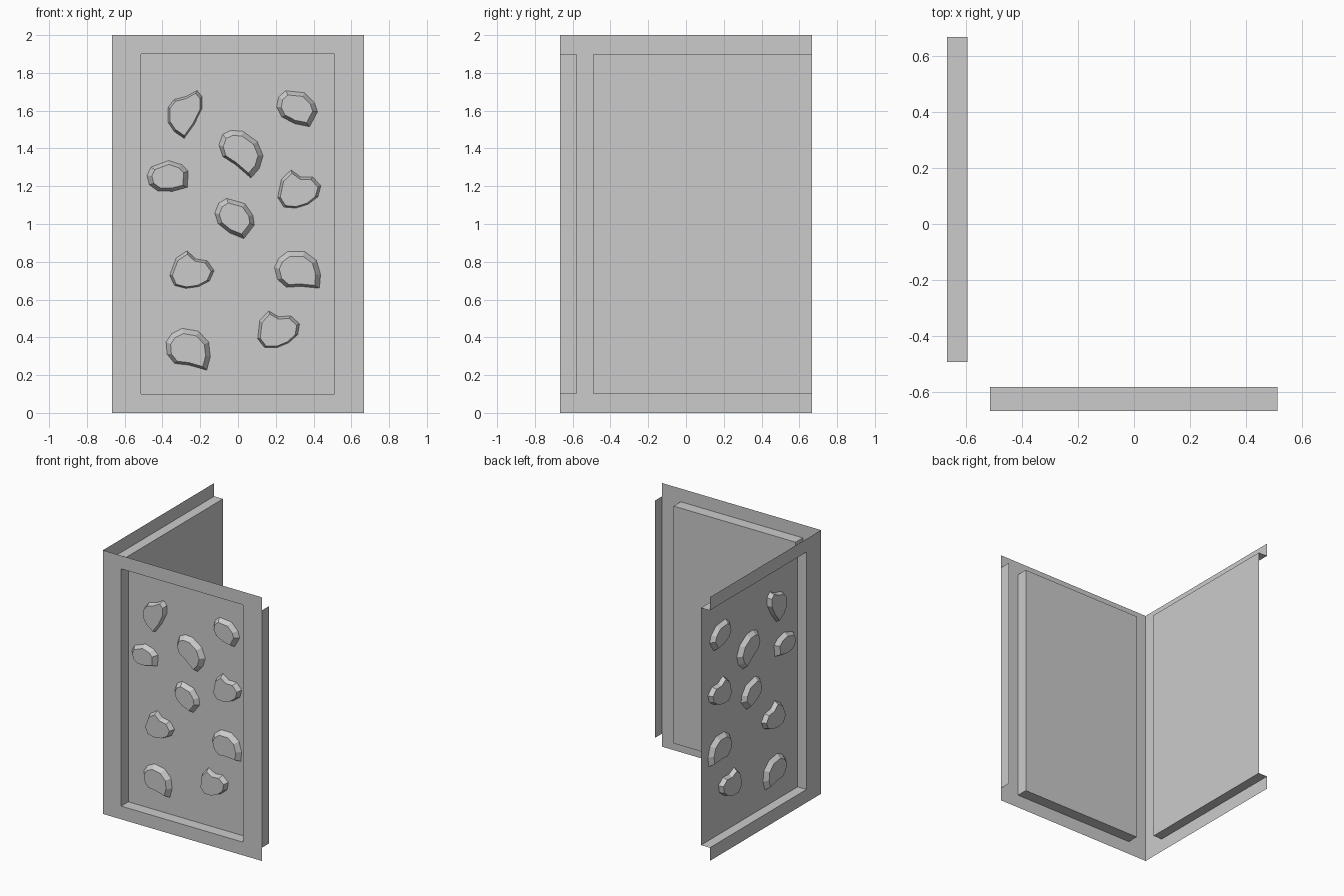
import bpy, math

if "Cube" in bpy.data.objects:
    bpy.data.objects.remove(bpy.data.objects["Cube"])

H = 0.667            # half width of each wall
Z = (0.0, 0.1, 1.9, 2.0)
F_U0, F_U1, F_D = -0.513, 0.511, 0.086    # front recess span and depth
L_U0, L_U1, L_D = -0.491, 0.667, 0.074    # left recess span and depth


# wall-local (along, up, depth) -> world; the left wall is mirrored over the corner
def on_front(u, v, d):
    return (u, -H + d, v)


def on_left(u, v, d):
    return (-H + d, u, v)


def front_stone(u, v, d):
    return on_front(u, v, F_D * (1 - d))


def left_stone(u, v, d):
    s = (L_U1 - L_U0) / (F_U1 - F_U0)
    return on_left(L_U0 + (u - F_U0) * s, v, L_D * (1 - d))


def make(name, verts, faces, place, flip):
    mesh = bpy.data.meshes.new(name)
    mesh.from_pydata([place(*p) for p in verts], [],
                     [f[::-1] if flip else f for f in faces])
    mesh.update()
    ob = bpy.data.objects.new(name, mesh)
    bpy.context.collection.objects.link(ob)
    return ob


def ring_faces(n):
    return [(i, (i + 1) % n, n + (i + 1) % n, n + i) for i in range(n)]


# Front wall: sheet frame, four recess sides, recessed panel, end return strip
def rect(u0, u1, v0, v1, d):
    return [(u0, v0, d), (u1, v0, d), (u1, v1, d), (u0, v1, d)]


verts = (rect(-H, H, Z[0], Z[3], 0) + rect(F_U0, F_U1, Z[1], Z[2], 0)
         + rect(F_U0, F_U1, Z[1], Z[2], F_D))
faces = ring_faces(4) + [tuple(i + 4 for i in f) for f in ring_faces(4)]
faces.append((8, 9, 10, 11))
make("front_wall", verts, faces, on_front, False)
make("front_wall_end_strip",
     [(H, Z[1], 0), (H, Z[1], F_D), (H, Z[2], F_D), (H, Z[2], 0)],
     [(0, 1, 2, 3)], on_front, False)

# Left wall: same idea, but the recess runs out through the far end
outer = [(H, Z[0], 0), (-H, Z[0], 0), (-H, Z[3], 0), (H, Z[3], 0)]
inner = [(L_U1, Z[1], 0), (L_U0, Z[1], 0), (L_U0, Z[2], 0), (L_U1, Z[2], 0)]
back = [(u, v, L_D) for u, v, d in inner]
faces = [f[::-1] for f in ring_faces(4)[:3]]
faces += [tuple(i + 4 for i in f) for f in faces]
faces.append((11, 10, 9, 8))
make("left_wall", outer + inner + back, faces, on_left, True)

# Stone outlines in hundredths, clockwise, with (face scale, face shift down)
ROUND_TIP = ([(-5, 9.5), (3.7, 9.5), (10, 4.8), (12.2, -2.6), (11.6, -10),
              (1.6, -9), (-5.8, -9.5), (-10.6, -5.3), (-12.2, 1), (-10, 5.8)], 0.79, 0.6)
NOTCHED = ([(-4.8, 10), (0.5, 6.9), (6.9, 7.4), (11.6, 3.2), (10.6, -2.6),
            (5.8, -6.9), (-0.5, -9.5), (-6.9, -9.5), (-10.6, -4.8), (-9.5, 4.8)], 0.87, 0.4)
OVAL = ([(-5.8, 9.5), (4.2, 8.5), (9.5, 3.2), (11.1, -1.6), (6.9, -9.5),
         (-1, -7.9), (-7.9, -4.2), (-10.6, 1), (-9.5, 6.3)], 0.77, 0)
PEAKED = ([(6.3, 12.7), (9, 9.5), (9, 3.2), (4.8, -5.3), (-0.5, -12.7), (-5.8, -9),
           (-9, -4.2), (-9, 3.7), (-5.8, 7.9), (0.5, 9.5)], 0.88, 0)

# shape, along, up, turn in degrees, width scale, height scale
STONES = [
    (PEAKED, -0.28, 1.58, 0, 1.0, 1.0),
    (OVAL, 0.31, 1.61, 0, 1.0, 1.0),
    (ROUND_TIP, 0.02, 1.39, -36, 1.08, 0.9),
    (OVAL, -0.37, 1.245, 26, 1.0, 0.95),
    (NOTCHED, 0.32, 1.18, -5, 1.0, 1.02),
    (OVAL, -0.02, 1.03, -10, 1.0, 1.02),
    (NOTCHED, -0.247, 0.75, -14, 1.0, 1.0),
    (ROUND_TIP, 0.315, 0.76, 0, 1.0, 1.0),
    (NOTCHED, 0.21, 0.44, 0, 1.0, 1.0),
    (ROUND_TIP, -0.262, 0.345, -10, 1.0, 1.0),
]


# Chamfered stones standing out of both recessed panels
def stones(name, place, flip):
    for k, ((outline, inset, drop), u, v, turn, sx, sz) in enumerate(STONES):
        c, s = math.cos(math.radians(turn)), math.sin(math.radians(turn))

        def ring(scale, shift, d):
            pts = []
            for a, b in reversed(outline):
                a, b = a * scale * sx / 100, (b * scale - shift) * sz / 100
                pts.append((u + a * c - b * s, v + a * s + b * c, d))
            return pts
        n = len(outline)
        make(f"{name}_{k + 1}", ring(1, 0, 0) + ring(inset, drop, 0.42),
             ring_faces(n) + [tuple(range(n, 2 * n))], place, flip)


stones("front_stone", front_stone, False)
stones("left_stone", left_stone, True)
